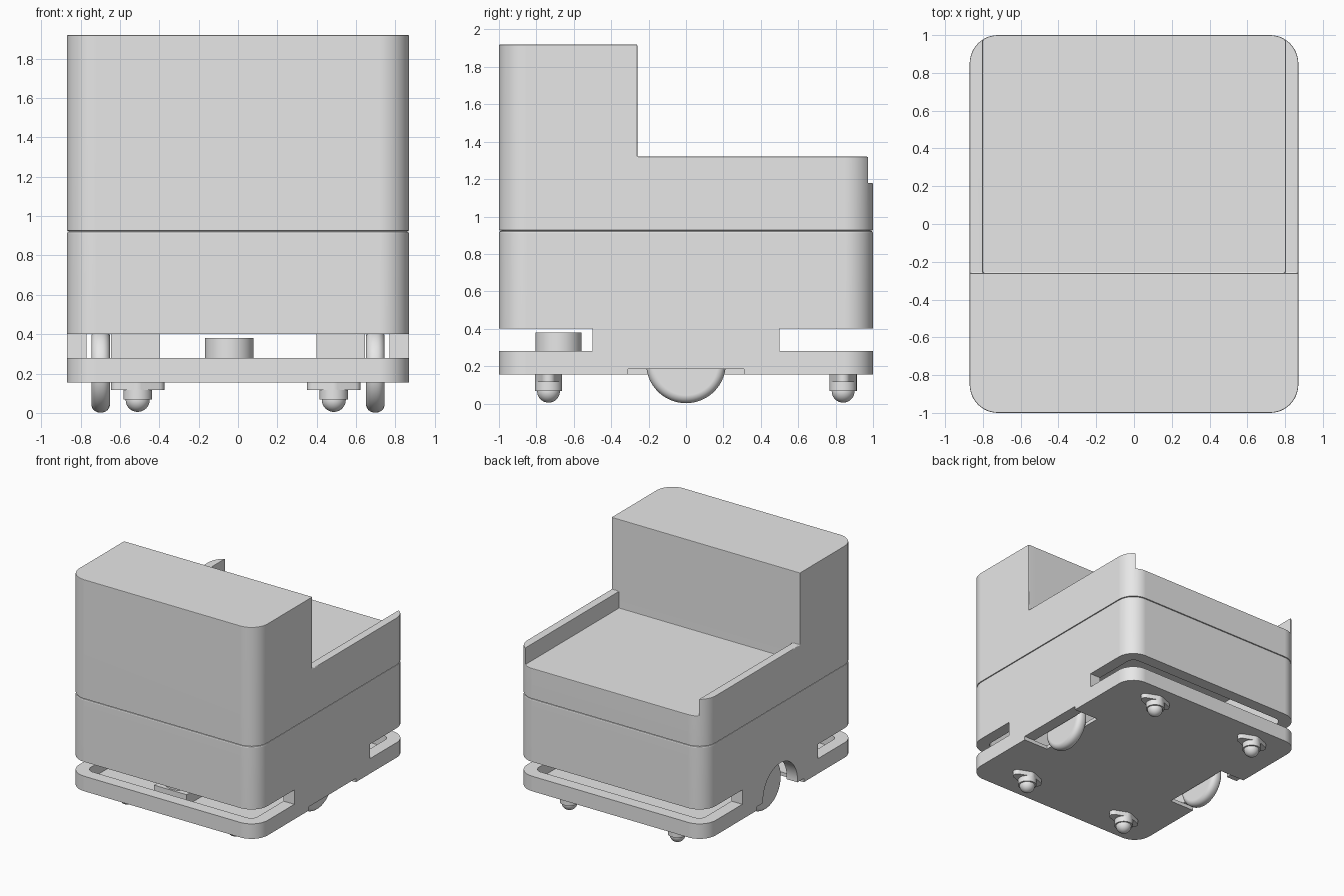
import bpy, bmesh, math
from mathutils import Matrix, Vector

if "Cube" in bpy.data.objects:
    bpy.data.objects.remove(bpy.data.objects["Cube"], do_unlink=True)

grey = bpy.data.materials.new("light_grey")
grey.use_nodes = True
grey.diffuse_color = (0.8, 0.8, 0.8, 1)
for node in grey.node_tree.nodes:
    if node.type == 'BSDF_PRINCIPLED':
        node.inputs["Base Color"].default_value = (0.8, 0.8, 0.8, 1)


def make(name, bm):
    bmesh.ops.recalc_face_normals(bm, faces=bm.faces[:])
    mesh = bpy.data.meshes.new(name)
    bm.to_mesh(mesh)
    bm.free()
    mesh.materials.append(grey)
    ob = bpy.data.objects.new(name, mesh)
    bpy.context.collection.objects.link(ob)
    return ob


def box(name, x0, x1, y0, y1, z0, z1):
    bm = bmesh.new()
    bmesh.ops.create_cube(bm, size=1)
    size = Matrix.Diagonal((x1 - x0, y1 - y0, z1 - z0, 1))
    centre = Vector((x0 + x1, y0 + y1, z0 + z1)) / 2
    bm.transform(Matrix.Translation(centre) @ size)
    return make(name, bm)


def rounded_block(name, hx, hy, r, z0, z1):
    """Upright prism with rounded vertical corners."""
    bm = bmesh.new()
    steps = 12
    verts = []
    for q, (sx, sy) in enumerate([(1, 1), (-1, 1), (-1, -1), (1, -1)]):
        for i in range(steps + 1):
            a = (q + i / steps) * math.pi / 2
            verts.append(bm.verts.new((sx * (hx - r) + r * math.cos(a),
                                       sy * (hy - r) + r * math.sin(a), z0)))
    face = bm.faces.new(verts)
    top = bmesh.ops.extrude_face_region(bm, geom=[face])["geom"]
    bmesh.ops.translate(bm, vec=(0, 0, z1 - z0),
                        verts=[g for g in top if isinstance(g, bmesh.types.BMVert)])
    return make(name, bm)


def cylinder(name, r, depth, centre, along_x=False, sides=64):
    bm = bmesh.new()
    bmesh.ops.create_cone(bm, cap_ends=True, segments=sides,
                          radius1=r, radius2=r, depth=depth)
    turn = Matrix.Rotation(math.pi / 2, 4, 'Y') if along_x else Matrix()
    bm.transform(Matrix.Translation(centre) @ turn)
    return make(name, bm)


def activate(ob):
    bpy.ops.object.select_all(action='DESELECT')
    ob.select_set(True)
    bpy.context.view_layer.objects.active = ob


def apply(ob, kind, **settings):
    activate(ob)
    mod = ob.modifiers.new(kind.lower(), kind)
    for key, value in settings.items():
        setattr(mod, key, value)
    bpy.ops.object.modifier_apply(modifier=mod.name)


def cut(ob, cutter):
    apply(ob, 'BOOLEAN', operation='DIFFERENCE', solver='EXACT', object=cutter)
    bpy.data.objects.remove(cutter, do_unlink=True)


def smooth(ob):
    activate(ob)
    bpy.ops.object.shade_smooth_by_angle(angle=math.radians(35))
    apply(ob, 'WEIGHTED_NORMAL', keep_sharp=True)


# Upper body: tall front housing with a recessed deck between low side rails
upper = rounded_block("upper_body", 0.87, 1, 0.15, 0.925, 1.92)
cut(upper, box("rail_cutter", -2, 2, -0.26, 2, 1.32, 3))
cut(upper, box("deck_cutter", -0.8, 0.8, -0.26, 2, 1.18, 3))
apply(upper, 'BEVEL', width=0.012, segments=2, limit_method='ANGLE',
      angle_limit=math.radians(50))
smooth(upper)

# Base shell: softened top edge, hollow inside
base = rounded_block("base_shell", 0.87, 1, 0.15, 0.155, 0.925)
bm = bmesh.new()
bm.from_mesh(base.data)
rim = [e for e in bm.edges if all(v.co.z > 0.92 for v in e.verts)]
bmesh.ops.bevel(bm, geom=rim, offset=0.015, segments=2, profile=0.5, affect='EDGES')
bm.to_mesh(base.data)
bm.free()
cut(base, rounded_block("cavity_cutter", 0.77, 0.9, 0.06, 0.185, 0.88))

# Sensor slots around both ends
for s in (-1, 1):
    ys = sorted((s * 0.5, s * 2))
    cut(base, box("slot_cutter", -2, 2, *ys, 0.28, 0.40))

# Wheel openings in the floor and side walls
for s in (-1, 1):
    xs = sorted((s * 0.64, s * 1.2))
    cut(base, box("floor_cutter", *xs, -0.31, 0.31, 0, 0.186))
    cut(base, cylinder("arch_cutter", 0.227, 0.5, (s * 0.9, 0, 0.207), True))
smooth(base)

# Drive wheels and their motor boxes
for side, s in (("left", 1), ("right", -1)):
    wheel = cylinder(side + "_drive_wheel", 0.213, 0.095, (s * 0.698, 0, 0.215), True)
    apply(wheel, 'BEVEL', width=0.042, segments=6, limit_method='ANGLE',
          angle_limit=math.radians(50))
    smooth(wheel)
    xs = sorted((s * 0.40, s * 0.645))
    box(side + "_motor_box", *xs, -0.15, 0.15, 0.18, 0.5)

# Scanner on its stand at the front
box("scanner_stand", -0.2, 0.1, -0.82, -0.54, 0.18, 0.276)
smooth(cylinder("scanner", 0.123, 0.106, (-0.045, -0.682, 0.327)))

# Ball casters with two-eared flanges
for end, y in (("front", -0.735), ("rear", 0.84)):
    for side, x in (("left", 0.487), ("right", -0.51)):
        name = end + "_" + side + "_caster_"
        bm = bmesh.new()
        for dx, r in ((-0.1, 0.036), (0, 0.073), (0.1, 0.036)):
            for z in (0.116, 0.156):
                bmesh.ops.create_circle(bm, segments=24, radius=r,
                                        matrix=Matrix.Translation((x + dx, y, z)))
        bmesh.ops.convex_hull(bm, input=bm.verts[:])
        bmesh.ops.delete(bm, geom=[v for v in bm.verts if not v.link_faces],
                         context='VERTS')
        bmesh.ops.delete(bm, geom=[e for e in bm.edges if not e.link_faces],
                         context='EDGES')
        bmesh.ops.dissolve_limit(bm, angle_limit=0.01, verts=bm.verts[:],
                                 edges=bm.edges[:])
        smooth(make(name + "flange", bm))
        smooth(cylinder(name + "cup", 0.073, 0.05, (x, y, 0.093), sides=32))
        bm = bmesh.new()
        bmesh.ops.create_uvsphere(bm, u_segments=32, v_segments=16, radius=0.061,
                                  matrix=Matrix.Translation((x, y, 0.066)))
        smooth(make(name + "ball", bm))
